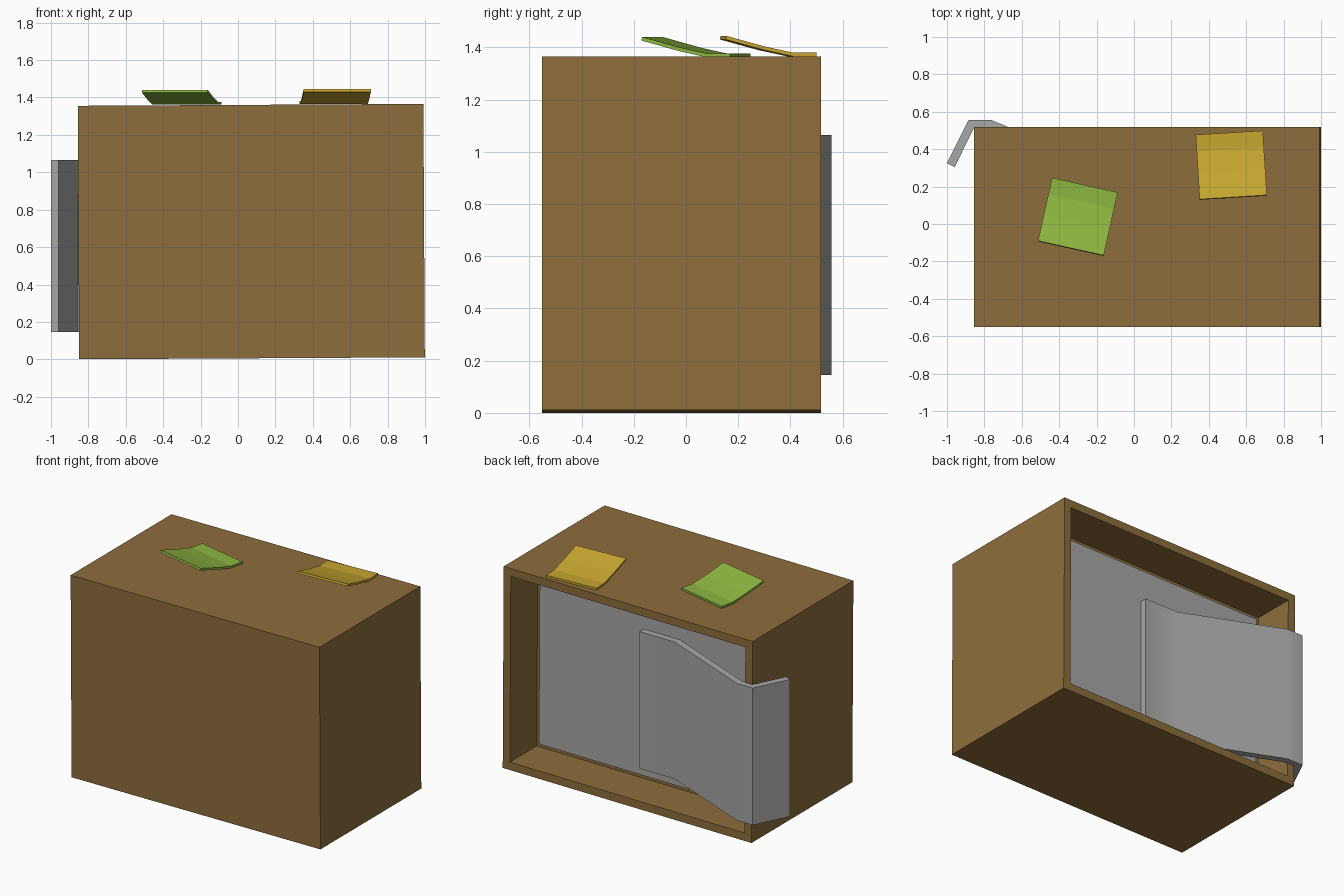
import bpy, bmesh, math
from mathutils import Matrix, Vector

if "Cube" in bpy.data.objects:
    bpy.data.objects.remove(bpy.data.objects["Cube"])


def material(name, rgb):
    m = bpy.data.materials.new(name)
    m.diffuse_color = (*rgb, 1)
    m.use_nodes = True
    m.node_tree.nodes["Principled BSDF"].inputs["Base Color"].default_value = m.diffuse_color
    return m


BROWN = material("cardboard brown", (0.27, 0.155, 0.045))
GREY = material("plain grey", (0.39, 0.39, 0.39))
YELLOW = material("note yellow", (0.57, 0.385, 0.030))
GREEN = material("note green", (0.27, 0.47, 0.053))


def add(name, bm, mat, matrix=Matrix()):
    bmesh.ops.recalc_face_normals(bm, faces=bm.faces)
    me = bpy.data.meshes.new(name)
    bm.to_mesh(me)
    bm.free()
    me.materials.append(mat)
    ob = bpy.data.objects.new(name, me)
    ob.matrix_world = matrix
    bpy.context.collection.objects.link(ob)
    return ob


def block(size):
    bm = bmesh.new()
    bmesh.ops.create_cube(bm, size=1, matrix=Matrix.Diagonal((*size, 1)))
    return bm


def folded_sheet(path, thick, height):
    """Thickened polyline in xy (material to the right of the path), raised along z."""
    pts = [Vector(p) for p in path]
    dirs = [(b - a).normalized() for a, b in zip(pts, pts[1:])]
    inner = []
    for i, p in enumerate(pts):
        d0, d1 = dirs[max(i - 1, 0)], dirs[min(i, len(dirs) - 1)]
        n0, n1 = Vector((d0.y, -d0.x)), Vector((d1.y, -d1.x))
        m = (n0 + n1).normalized()
        inner.append(p + m * thick / m.dot(n0))
    bm = bmesh.new()
    rows = [[bm.verts.new((a.x, a.y, 0)), bm.verts.new((b.x, b.y, 0))]
            for a, b in zip(pts, inner)]
    faces = [bm.faces.new((r[0], s[0], s[1], r[1])) for r, s in zip(rows, rows[1:])]
    ext = bmesh.ops.extrude_face_region(bm, geom=faces, use_keep_orig=True)
    bmesh.ops.translate(bm, vec=(0, 0, height),
                        verts=[v for v in ext["geom"] if isinstance(v, bmesh.types.BMVert)])
    return bm


# case: box with a recessed opening at the back, leaning very slightly
W, D, H, RIM, DEPTH = 1.848, 1.07, 1.355, 0.075, 0.285
lean = Matrix.Translation((0.071, -0.017, 0.683)) @ Matrix.Rotation(-0.0055, 4, 'Y')
bm = block((W, D, H))
back = max(bm.faces, key=lambda f: f.calc_center_median().y)
bmesh.ops.inset_individual(bm, faces=[back], thickness=RIM)
hole = bmesh.ops.extrude_discrete_faces(bm, faces=[back])["faces"][0]
bmesh.ops.translate(bm, vec=(0, -DEPTH, 0), verts=hole.verts)
# join the moved floor of the recess to the rim with side walls
floor = list(hole.verts)
edges = [e for e in bm.edges if e.is_boundary]
bmesh.ops.bridge_loops(bm, edges=edges)
add("case", bm, BROWN, lean)

# grey panel at the bottom of the recess
add("back_panel", block((W - 2 * RIM, 0.008, H - 2 * RIM)), GREY,
    lean @ Matrix.Translation((0, D / 2 - DEPTH + 0.004, 0)))

# bent sheet leaning out of the opening and round the corner
sheet = add("bent_sheet", folded_sheet(
    [(-1.0, 0.325), (-0.885, 0.557), (-0.765, 0.557), (-0.112, 0.285), (0.145, 0.285)],
    0.046, 0.92), GREY, Matrix.Translation((0, 0, 0.145)))
bpy.context.view_layer.objects.active = sheet
sheet.select_set(True)
bpy.ops.object.shade_smooth_by_angle(angle=math.radians(30))


# sticky notes on the top with the front part lifting
def note(name, mat, centre, z, turn):
    size = 0.36
    # profile: x = distance from the glued edge, y = height
    bm = folded_sheet([(0, 0.015), (0.09, 0.015), (0.2, 0.039), (0.345, 0.079)], 0.014, size)
    # stand the profile up: x -> -y, y -> z, z -> x
    up = Matrix(((0, 0, 1, -size / 2), (-1, 0, 0, 0.1725), (0, 1, 0, 0), (0, 0, 0, 1)))
    bm.transform(up)
    add(name, bm, mat, Matrix.Translation((*centre, z)) @ Matrix.Rotation(math.radians(turn), 4, 'Z'))


note("green_note", GREEN, (-0.30, 0.04), 1.361, -12.5)
note("yellow_note", YELLOW, (0.52, 0.316), 1.365, 3.5)
